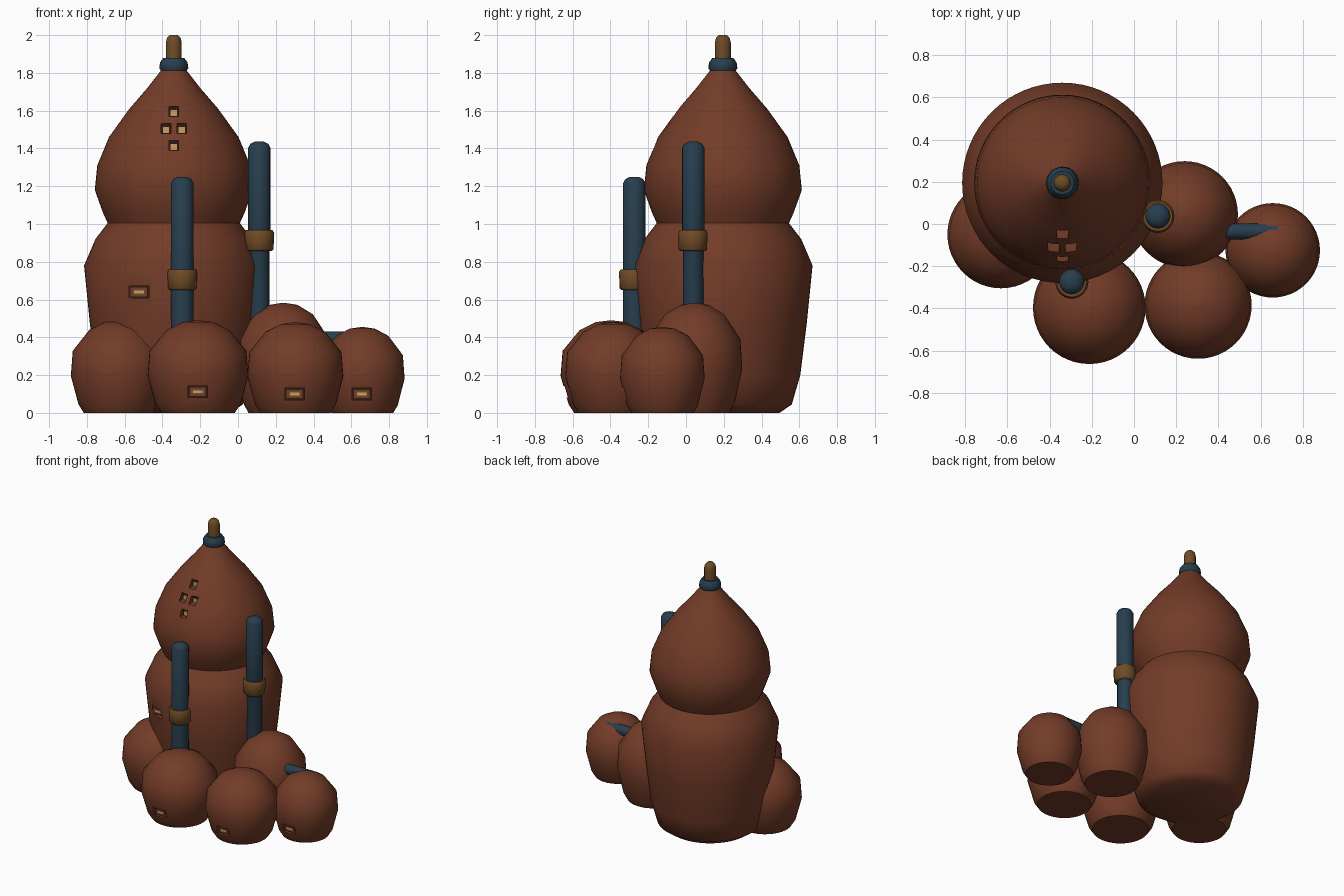
import bpy, bmesh, math

if "Cube" in bpy.data.objects:
    bpy.data.objects.remove(bpy.data.objects["Cube"])


def material(name, rgb):
    m = bpy.data.materials.new(name)
    m.diffuse_color = (*rgb, 1)
    m.use_nodes = True
    m.node_tree.nodes["Principled BSDF"].inputs["Base Color"].default_value = m.diffuse_color
    return m


CLAY = material("red_brown_clay", (0.171, 0.045, 0.021))
BLUE = material("slate_blue", (0.021, 0.048, 0.076))
BRASS = material("dull_brass", (0.156, 0.070, 0.019))
GLOW = material("warm_window", (0.62, 0.34, 0.13))
DARK = material("dark_recess", (0.028, 0.010, 0.006))


def smooth(ob, angle=50):
    bpy.ops.object.select_all(action='DESELECT')
    ob.select_set(True)
    bpy.context.view_layer.objects.active = ob
    bpy.ops.object.shade_smooth_by_angle(angle=math.radians(angle))


def lathe(name, centre, profile, mat, seg=48):
    """Closed solid of revolution about a vertical axis; profile is (radius, z)."""
    bm = bmesh.new()
    rings = [[bm.verts.new((r * math.cos(2 * math.pi * i / seg),
                            r * math.sin(2 * math.pi * i / seg), z))
              for i in range(seg)] for r, z in profile]
    for a, b in zip(rings, rings[1:]):
        for i in range(seg):
            j = (i + 1) % seg
            bm.faces.new((a[i], a[j], b[j], b[i]))
    bm.faces.new(rings[0][::-1])
    bm.faces.new(rings[-1])
    me = bpy.data.meshes.new(name)
    bm.to_mesh(me)
    bm.free()
    me.materials.append(mat)
    ob = bpy.data.objects.new(name, me)
    ob.location = (*centre, 0)
    bpy.context.collection.objects.link(ob)
    smooth(ob)
    return ob


def box(name, centre, size, mat):
    bpy.ops.mesh.primitive_cube_add(size=1, location=centre)
    ob = bpy.context.object
    ob.name = name
    ob.scale = size
    bpy.ops.object.transform_apply(location=False, rotation=False, scale=True)
    ob.data.materials.append(mat)
    return ob


def front_y(centre, profile, x, z):
    """Front surface of a lathed part at a given x and z."""
    for (r0, z0), (r1, z1) in zip(profile, profile[1:]):
        if z0 <= z <= z1:
            r = r0 + (r1 - r0) * (z - z0) / (z1 - z0)
            return centre[1] - math.sqrt(r * r - (x - centre[0]) ** 2)


def window(name, wall, centre, profile, x, z, w, h, framed):
    """Recess cut into the wall with a lit pane at its back."""
    y = front_y(centre, profile, x, z)
    depth = 0.035
    cutter = box("cutter", (x, y - 0.1 + depth / 2, z), (w, 0.2 + depth, h), CLAY)
    mod = wall.modifiers.new("recess", 'BOOLEAN')
    mod.operation = 'DIFFERENCE'
    mod.solver = 'EXACT'
    mod.object = cutter
    bpy.context.view_layer.objects.active = wall
    bpy.ops.object.modifier_apply(modifier=mod.name)
    bpy.data.objects.remove(cutter)
    back = y + depth
    box(name + "_back", (x, back, z), (w, 0.008, h), DARK)
    if framed:
        box(name + "_frame", (x, back - 0.007, z), (w * 0.80, 0.008, h * 0.72), CLAY)
        box(name + "_rim", (x, back - 0.013, z), (w * 0.62, 0.006, h * 0.46), BRASS)
        box(name + "_pane", (x, back - 0.018, z), (w * 0.48, 0.006, h * 0.24), GLOW)
    else:
        box(name + "_pane", (x, back - 0.007, z - 0.008),
            (w * 0.62, 0.008, h * 0.6), GLOW)


# Main tower: lower drum and onion-shaped roof
TOWER = (-0.34, 0.195)
drum = [(0.30, 0), (0.365, 0.045), (0.41, 0.20), (0.445, 0.48), (0.475, 0.78),
        (0.415, 0.92), (0.35, 1.005)]
roof = [(0.35, 1.005), (0.375, 1.06), (0.418, 1.18), (0.405, 1.31), (0.343, 1.46),
        (0.235, 1.61), (0.14, 1.72), (0.07, 1.81), (0.05, 1.84)]
drum_ob = lathe("tower_drum", TOWER, drum, CLAY, 64)
roof_ob = lathe("tower_roof", TOWER, roof, CLAY, 64)
lathe("finial_collar", TOWER, [(0.06, 1.80), (0.077, 1.825), (0.073, 1.855),
                               (0.055, 1.88)], BLUE, 24)
lathe("finial_tip", TOWER, [(0.042, 1.86), (0.042, 1.96), (0.036, 1.985),
                            (0.022, 2.0)], BRASS, 12)

window("drum_window", drum_ob, TOWER, drum, -0.525, 0.64, 0.11, 0.066, True)
for i, (x, z) in enumerate([(-0.34, 1.595), (-0.382, 1.505), (-0.298, 1.505),
                            (-0.34, 1.415)]):
    window(f"roof_window_{i}", roof_ob, TOWER, roof, x, z, 0.052, 0.052, False)
smooth(drum_ob)
smooth(roof_ob)

# Small round huts: x, y, radius, height, window x and z
HUT = [(0.73, 0), (0.84, 0.09), (1, 0.40), (0.96, 0.67), (0.62, 0.895),
       (0.30, 0.98), (0.02, 1)]
for name, x, y, r, h, win in [
        ("left_hut", -0.63, -0.05, 0.255, 0.49, None),
        ("front_hut", -0.212, -0.397, 0.267, 0.49, (-0.213, 0.112)),
        ("front_right_hut", 0.304, -0.385, 0.254, 0.48, (0.30, 0.10)),
        ("right_hut", 0.658, -0.125, 0.224, 0.455, (0.655, 0.10)),
        ("back_hut", 0.24, 0.045, 0.253, 0.583, None)]:
    prof = [(a * r, b * h) for a, b in HUT]
    ob = lathe(name, (x, y), prof, CLAY)
    if win:
        window(name + "_window", ob, (x, y), prof, *win, 0.105, 0.062, True)
        smooth(ob)

# Chimney pipes with brass bands
for name, x, y, top, band, low in [("front", -0.295, -0.274, 1.25, 0.705, 0.06),
                                   ("side", 0.113, 0.038, 1.437, 0.912, 0.054)]:
    lathe(name + "_chimney", (x, y),
          [(low, 0.2), (low, band), (0.06, band + 0.02), (0.06, top - 0.035),
           (0.047, top - 0.012), (0.022, top)], BLUE, 16)
    lathe(name + "_chimney_band", (x, y - 0.002),
          [(0.066, band - 0.055), (0.075, band - 0.045), (0.079, band + 0.04),
           (0.070, band + 0.055)], BRASS, 16)

# Pipe linking two huts
bpy.ops.mesh.primitive_cylinder_add(vertices=12, radius=0.038, depth=0.30,
                                    location=(0.53, -0.035, 0.393),
                                    rotation=(0, math.pi / 2, 0))
link = bpy.context.object
link.name = "link_pipe"
link.data.materials.append(BLUE)
smooth(link)
